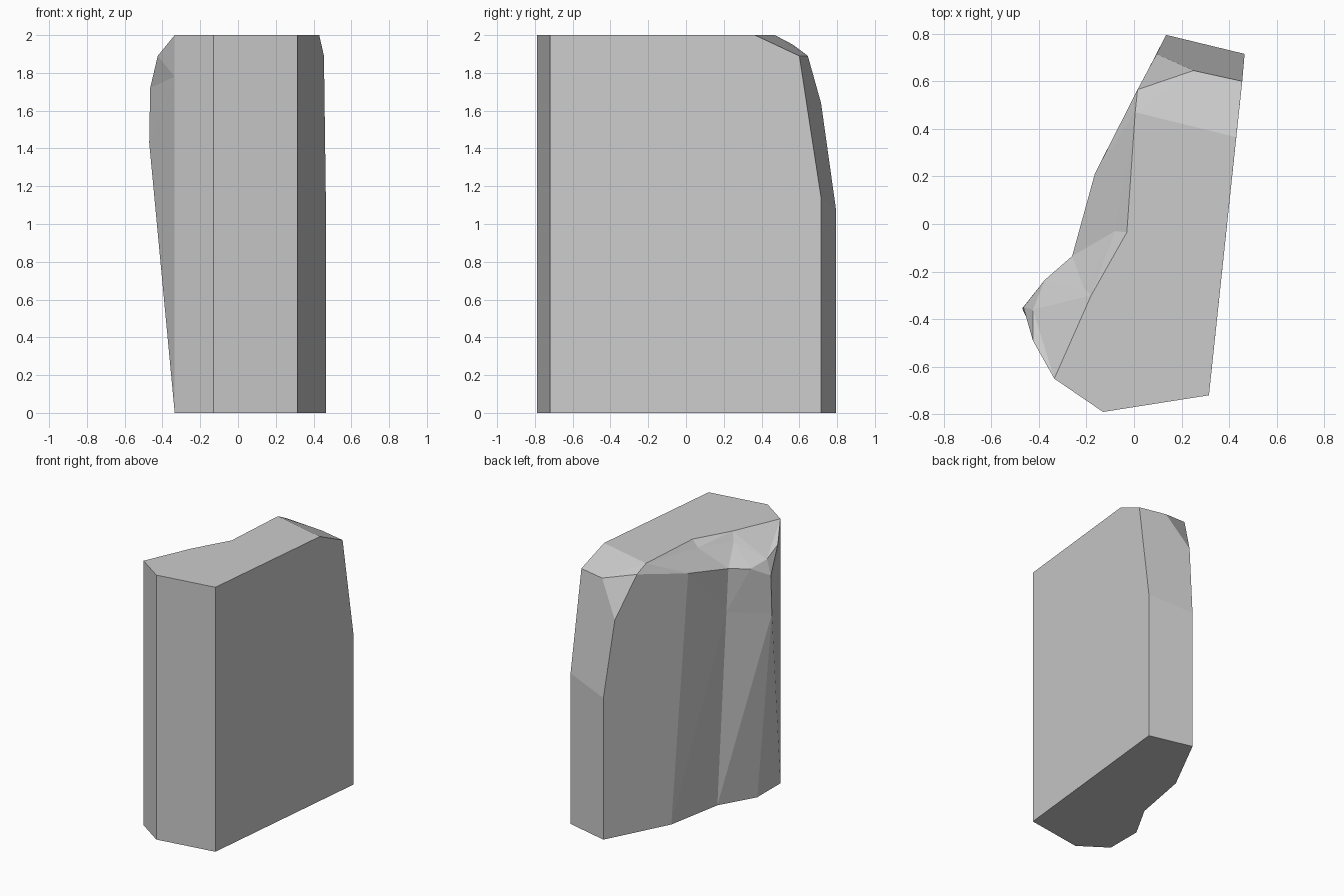
import bpy
import bmesh
import math

# Remove the default object
default_cube = bpy.data.objects.get("Cube")
if default_cube:
    bpy.data.objects.remove(default_cube, do_unlink=True)


def make_material(name, colour):
    material = bpy.data.materials.new(name)
    material.use_nodes = True
    material.diffuse_color = colour
    shader = material.node_tree.nodes["Principled BSDF"]
    shader.inputs["Base Color"].default_value = colour
    return material


def loft_columns(name, columns, material):
    """Skin a closed row of upright edge paths, with flat top and bottom caps."""
    bm = bmesh.new()
    made = {}

    def vert(point):
        if point not in made:
            made[point] = bm.verts.new(point)
        return made[point]

    def face(points):
        corners = list(dict.fromkeys(points))
        if len(corners) > 2:
            return bm.faces.new([vert(p) for p in corners])

    # Walls: join each path to the next one, step by step
    walls = []
    for left, right in zip(columns, columns[1:] + columns[:1]):
        for step in range(len(left) - 1):
            walls.append(face((left[step], right[step], right[step + 1], left[step + 1])))
    walls = [wall for wall in walls if wall]
    bmesh.ops.triangulate(bm, faces=walls, quad_method='SHORT_EDGE')

    # Caps
    face([column[-1] for column in columns])
    face([column[0] for column in reversed(columns)])

    bmesh.ops.dissolve_limit(bm, angle_limit=math.radians(1), verts=bm.verts, edges=bm.edges)
    bmesh.ops.recalc_face_normals(bm, faces=bm.faces)
    mesh = bpy.data.meshes.new(name)
    bm.to_mesh(mesh)
    bm.free()
    mesh.materials.append(material)
    obj = bpy.data.objects.new(name, mesh)
    bpy.context.collection.objects.link(obj)
    return obj


def straight(x, y, height=2):
    """A plain vertical edge: all steps wait at the foot, the last one rises."""
    return [(x, y, 0)] * 4 + [(x, y, height)]


# Points shared by neighbouring paths
back_foot, back_bend = (.135, .795, 0), (.135, .795, 1.07)
back_rim = (.005, .47, 2)
side_rim = (.43, .365, 2)
bulge_foot, bulge = (-.335, -.373, 0), (-.47, -.355, 1.43)
nose_foot, nose_bend, nose_top = [(-.335, -.65, z) for z in (0, 1.78, 2)]
nose_chip = (-.425, -.49, 1.89)
dent_foot = (-.106, .327, 0)

# Edge paths from foot to rim, running round the block from the front
edge_paths = [
    straight(-.13, -.79),
    straight(.315, -.72),
    # back corners with their sloping shoulders
    [(.465, .715, 0), (.465, .715, 1.14), (.455, .6, 1.89), side_rim, side_rim],
    [back_foot, back_bend, (.25, .645, 1.89), back_rim, back_rim],
    [back_foot, back_bend, (.095, .715, 1.64), (.015, .565, 1.95), back_rim],
    # hollow side
    [dent_foot, dent_foot, (-.165, .21, 1.87), back_rim, back_rim],
    [(-.186, -.109, 0), (-.247, -.13, 1.47), (-.26, -.135, 1.8),
     (-.08, -.03, 1.95), (-.03, -.035, 2)],
    # overhanging bulge
    [bulge_foot, bulge, (-.375, -.235, 1.79), (-.21, -.27, 1.94), (-.18, -.3, 2)],
    [bulge_foot, bulge, (-.465, -.35, 1.72), (-.425, -.36, 1.83), nose_top],
    # front side corner
    [nose_foot, nose_bend, nose_chip, nose_chip, nose_top],
    [nose_foot, nose_bend, nose_bend, nose_bend, nose_top],
]

stone = make_material("stone grey", (.6, .6, .6, 1))
loft_columns("rock_block", edge_paths, stone)
